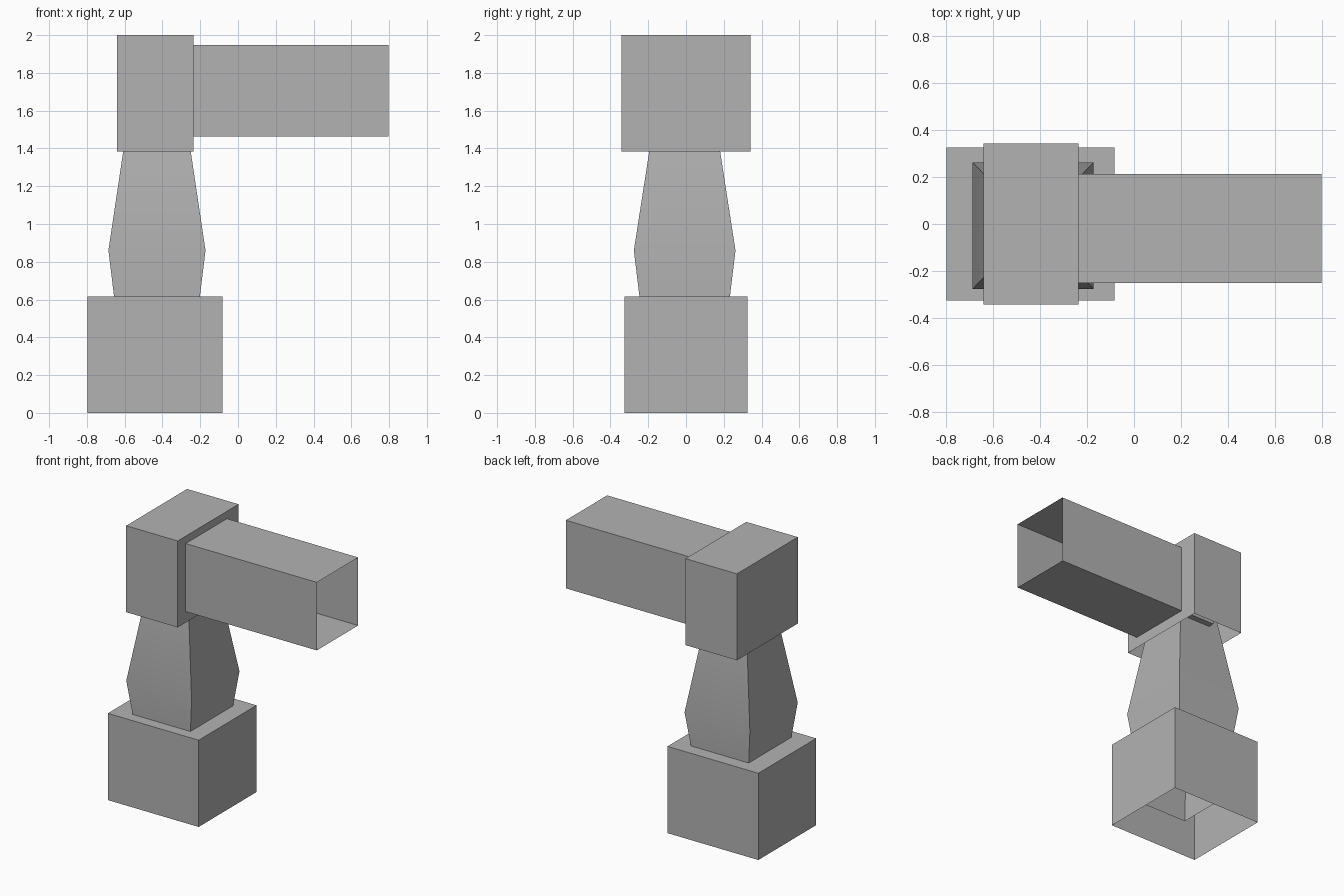
import bpy
import math

if "Cube" in bpy.data.objects:
    bpy.data.objects.remove(bpy.data.objects["Cube"])

# Darker grey shared by every part
grey = bpy.data.materials.new("dark_grey")
grey.diffuse_color = (0.45, 0.45, 0.45, 1.0)
grey.use_nodes = True
grey.node_tree.nodes["Principled BSDF"].inputs["Base Color"].default_value = grey.diffuse_color


def make_shell(name, rings, cap_start=False, cap_end=False):
    """Join four-cornered rings into a thin shell, optionally capped."""
    verts = [v for ring in rings for v in ring]
    faces = []
    for r in range(len(rings) - 1):
        for i in range(4):
            j = (i + 1) % 4
            faces.append((4 * r + i, 4 * r + j, 4 * r + 4 + j, 4 * r + 4 + i))
    last = 4 * (len(rings) - 1)
    if cap_start:
        faces.append((3, 2, 1, 0))
    if cap_end:
        faces.append((last, last + 1, last + 2, last + 3))
    mesh = bpy.data.meshes.new(name)
    mesh.from_pydata(verts, [], faces)
    mesh.materials.append(grey)
    obj = bpy.data.objects.new(name, mesh)
    bpy.context.collection.objects.link(obj)
    return obj


def ring_z(x0, x1, y0, y1, z):
    return [(x0, y0, z), (x1, y0, z), (x1, y1, z), (x0, y1, z)]


def ring_x(x, y0, y1, z0, z1):
    return [(x, y0, z0), (x, y1, z0), (x, y1, z1), (x, y0, z1)]


# Base block, open underneath
base = (-0.797, -0.082, -0.325, 0.325)
make_shell("base_block", [ring_z(*base, 0), ring_z(*base, 0.617)], cap_end=True)

# Bulging column, its ends sunk into the base and the head
cx, cy = -0.429, -0.007
column = [(0.165, 0.172, 0.185), (0.86, 0.257, 0.269), (1.55, 0.154, 0.162)]
body = make_shell("column",
                  [ring_z(cx - hx, cx + hx, cy - hy, cy + hy, z) for z, hx, hy in column],
                  cap_end=True)
# Soft shading over the bulge, crisp corner edges
bpy.context.view_layer.objects.active = body
body.select_set(True)
bpy.ops.object.shade_smooth_by_angle(angle=math.radians(30))

# Head block, open underneath
head = (-0.64, -0.235, -0.342, 0.342)
make_shell("head_block", [ring_z(*head, 1.385), ring_z(*head, 2.0)], cap_end=True)

# Arm, sunk into the head and open at its free end
arm = (-0.252, 0.212, 1.463, 1.947)
make_shell("arm", [ring_x(-0.51, *arm), ring_x(0.797, *arm)], cap_start=True)
